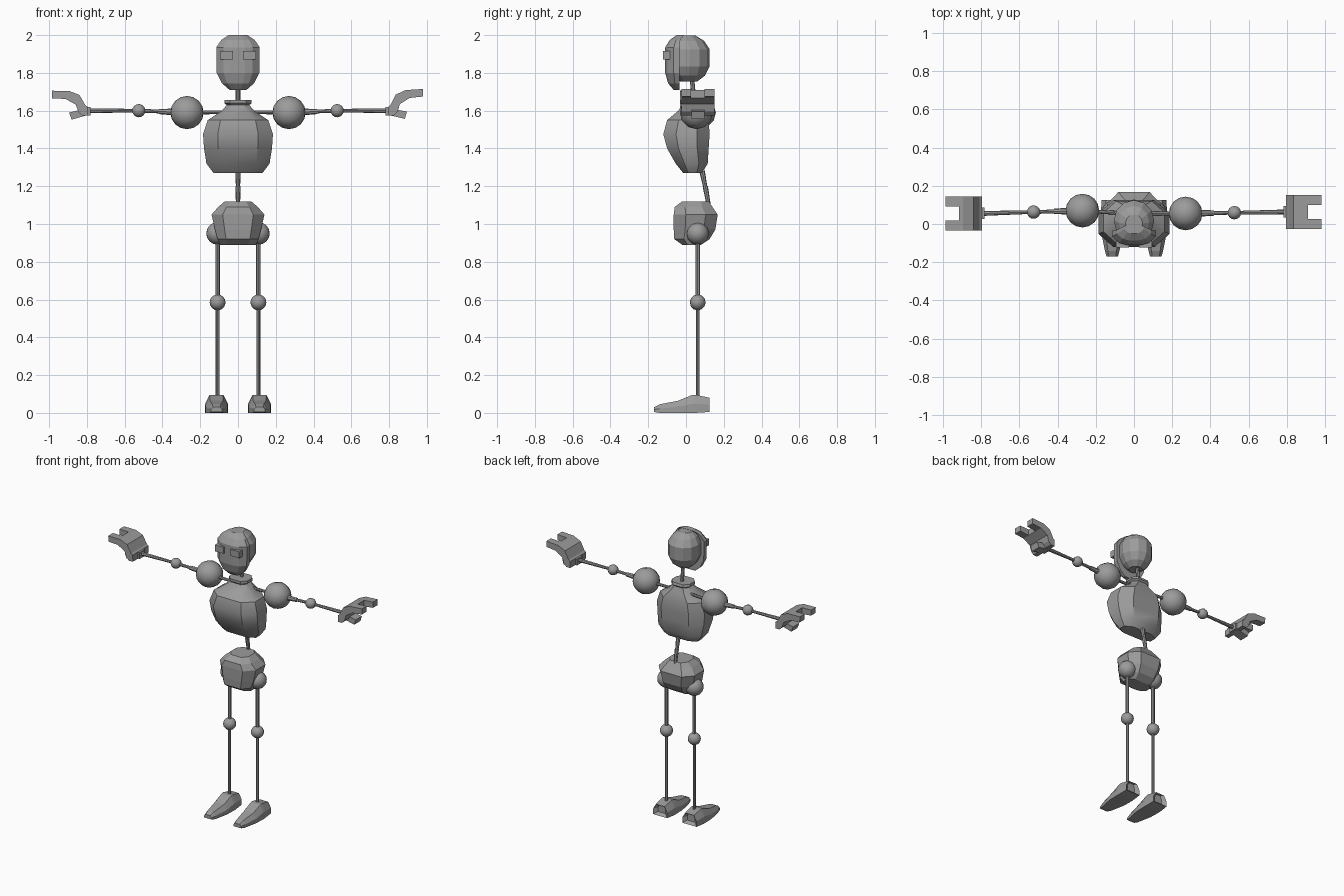
import bpy
import bmesh
import math
from mathutils import Vector, Matrix

if "Cube" in bpy.data.objects:
    bpy.data.objects.remove(bpy.data.objects["Cube"], do_unlink=True)

GREY = bpy.data.materials.new("plain_grey")
GREY.use_nodes = True
GREY.diffuse_color = (0.33, 0.33, 0.33, 1)
GREY.node_tree.nodes["Principled BSDF"].inputs["Base Color"].default_value = (0.33, 0.33, 0.33, 1)

OCTAGON = [(-1, -.45), (-.58, -1), (.58, -1), (1, -.45), (1, .45), (.58, 1), (-.58, 1), (-1, .45)]
MASK = [(-1, .2), (-.68, -.7), (-.32, -1), (.32, -1), (.68, -.7), (1, .2), (1, 1), (-1, 1)]
ROUND = [(math.cos(i * math.pi / 6), math.sin(i * math.pi / 6)) for i in range(12)]


def finish(name, bm, smooth=False):
    bmesh.ops.recalc_face_normals(bm, faces=bm.faces)
    mesh = bpy.data.meshes.new(name)
    bm.to_mesh(mesh)
    bm.free()
    mesh.materials.append(GREY)
    obj = bpy.data.objects.new(name, mesh)
    bpy.context.collection.objects.link(obj)
    if smooth:
        bpy.ops.object.select_all(action='DESELECT')
        obj.select_set(True)
        bpy.context.view_layer.objects.active = obj
        bpy.ops.object.shade_smooth_by_angle(angle=math.radians(32))
    return obj


def skin(bm, rings):
    """Join rings of points into a closed skin."""
    rows = [[bm.verts.new(p) for p in ring] for ring in rings]
    n = len(rows[0])
    for a, b in zip(rows, rows[1:]):
        for i in range(n):
            bm.faces.new((a[i], a[(i + 1) % n], b[(i + 1) % n], b[i]))
    bm.faces.new(rows[0])
    bm.faces.new(rows[-1])


def loft(name, section, levels, x=0, smooth=False):
    """Stack a section at levels of (height, half width, front, back)."""
    bm = bmesh.new()
    skin(bm, [[(x + w * u, (f + b) / 2 + v * (b - f) / 2, z) for u, v in section]
              for z, w, f, b in levels])
    return finish(name, bm, smooth)


def ball(name, center, radius):
    bm = bmesh.new()
    bmesh.ops.create_uvsphere(bm, u_segments=12, v_segments=8, radius=radius,
                              matrix=Matrix.Translation(center) @ Matrix.Rotation(math.pi / 2, 4, 'Y'))
    return finish(name, bm, True)


def rod(name, a, b, radius, end_radius=None, sides=8):
    a, b = Vector(a), Vector(b)
    turn = (b - a).to_track_quat('Z', 'Y').to_matrix().to_4x4()
    bm = bmesh.new()
    bmesh.ops.create_cone(bm, cap_ends=True, segments=sides, radius1=radius,
                          radius2=end_radius or radius, depth=(b - a).length,
                          matrix=Matrix.Translation((a + b) / 2) @ turn)
    return finish(name, bm, sides > 6)


def box(name, lo, hi):
    bm = bmesh.new()
    bmesh.ops.create_cube(bm, size=1)
    for v in bm.verts:
        v.co = [(l + h) / 2 + c * (h - l) for c, l, h in zip(v.co, lo, hi)]
    return finish(name, bm)


def slab(bm, outline, y0, y1):
    """Extrude an outline of (x, z) points between two depths."""
    skin(bm, [[(x, y, z) for x, z in outline] for y in (y0, y1)])


# Head
loft("skull", ROUND, [(1.755, .045, -.03, .06), (1.785, .08, -.07, .1), (1.835, .106, -.09, .125),
                      (1.925, .106, -.09, .125), (1.97, .08, -.08, .095), (1.998, .045, -.045, .05)])
loft("face_mask", MASK, [(1.71, .045, -.065, -.035), (1.745, .085, -.095, -.035), (1.80, .113, -.11, -.035),
                         (1.935, .115, -.11, -.035), (1.975, .088, -.085, -.03), (2.0, .05, -.05, -.01)])
for side, s in (("left", 1), ("right", -1)):
    box(side + "_eye", (s * .06 - .034, -.122, 1.87), (s * .06 + .034, -.07, 1.915))

# Neck, chest, spine and pelvis
rod("neck", (0, .045, 1.64), (0, .03, 1.78), .012)
loft("chest", OCTAGON, [(1.27, .13, -.015, .085), (1.32, .167, -.055, .115), (1.40, .18, -.1, .12),
                        (1.475, .185, -.12, .125), (1.55, .16, -.1, .12), (1.6, .085, -.04, .095),
                        (1.63, .06, -.02, .085), (1.64, .073, -.03, .095), (1.657, .07, -.03, .09)], smooth=True)
rod("upper_spine", (0, .085, 1.28), (0, .102, 1.195), .015, .011)
rod("lower_spine", (0, .102, 1.2), (0, .12, 1.1), .014, .011)
loft("pelvis", OCTAGON, [(.89, .095, -.02, .08), (.92, .108, -.062, .125), (.97, .122, -.065, .155),
                         (1.05, .14, -.065, .168), (1.09, .105, -.06, .14), (1.12, .07, -.02, .12)])

# Legs and feet
FOOT = [(.105, .03, .022, .08), (.125, .055, .005, .08), (.05, .06, 0, .096),
        (.03, .06, 0, .094), (-.04, .058, 0, .065), (-.14, .038, 0, .045), (-.17, .03, .005, .03)]
for side, s in (("left", 1), ("right", -1)):
    x = s * .108
    ball(side + "_hip", (x, .062, .95), .06)
    rod(side + "_thigh", (x, .062, .94), (x, .062, .58), .012)
    ball(side + "_knee", (x, .062, .585), .042)
    rod(side + "_shin", (x, .062, .58), (x, .062, .08), .01)
    bm = bmesh.new()
    skin(bm, [[(s * .114 + w * u, y, z) for u, z in
               ((-1, lo), (1, lo), (1, (lo + hi) / 2), (.6, hi), (-.6, hi), (-1, (lo + hi) / 2))]
              for y, w, lo, hi in FOOT])
    finish(side + "_foot", bm)

# Arms and claw hands
PALM = [(0, 1.575), (.03, 1.575), (.05, 1.595), (.062, 1.635), (.115, 1.668),
        (.115, 1.71), (.095, 1.71), (.04, 1.685), (.012, 1.63), (0, 1.62)]
FINGER = [(.11, 1.667), (.185, 1.675), (.185, 1.715), (.11, 1.71)]
THUMB = [(.01, 1.575), (.088, 1.557), (.1, 1.595), (.045, 1.605), (.01, 1.6)]
for side, s, y_in, y_out, tilt in (("left", 1, .055, .063, 0), ("right", -1, .07, .055, .05)):
    shoulder, elbow = Vector((s * .27, y_in, 1.59)), Vector((s * .525, (y_in + y_out) / 2, 1.6))
    wrist = Vector((s * .8, y_out, 1.6))
    rod(side + "_collar_bar", (s * .04, .055, 1.592), shoulder, .01)
    ball(side + "_shoulder", shoulder, .088)
    rod(side + "_arm_socket", shoulder, shoulder.lerp(elbow, .58), .021, .014)
    rod(side + "_upper_arm", shoulder, elbow, .01)
    ball(side + "_elbow", elbow, .035)
    rod(side + "_forearm", elbow, wrist, .009, .013)
    box(side + "_wrist", (s * .8 - .018, y_out - .03, 1.575), (s * .8 + .018, y_out + .03, 1.62))
    bm = bmesh.new()
    slab(bm, PALM, -.088, .088)
    for y in (-.088, .036):
        slab(bm, FINGER, y, y + .052)
    slab(bm, THUMB, -.034, .034)
    pivot = Vector((0, 0, 1.6))
    for v in bm.verts:
        p = Matrix.Rotation(tilt, 3, 'Y') @ (v.co - pivot) + pivot
        v.co = (s * (p.x + .795), p.y + y_out, p.z)
    finish(side + "_hand", bm)
